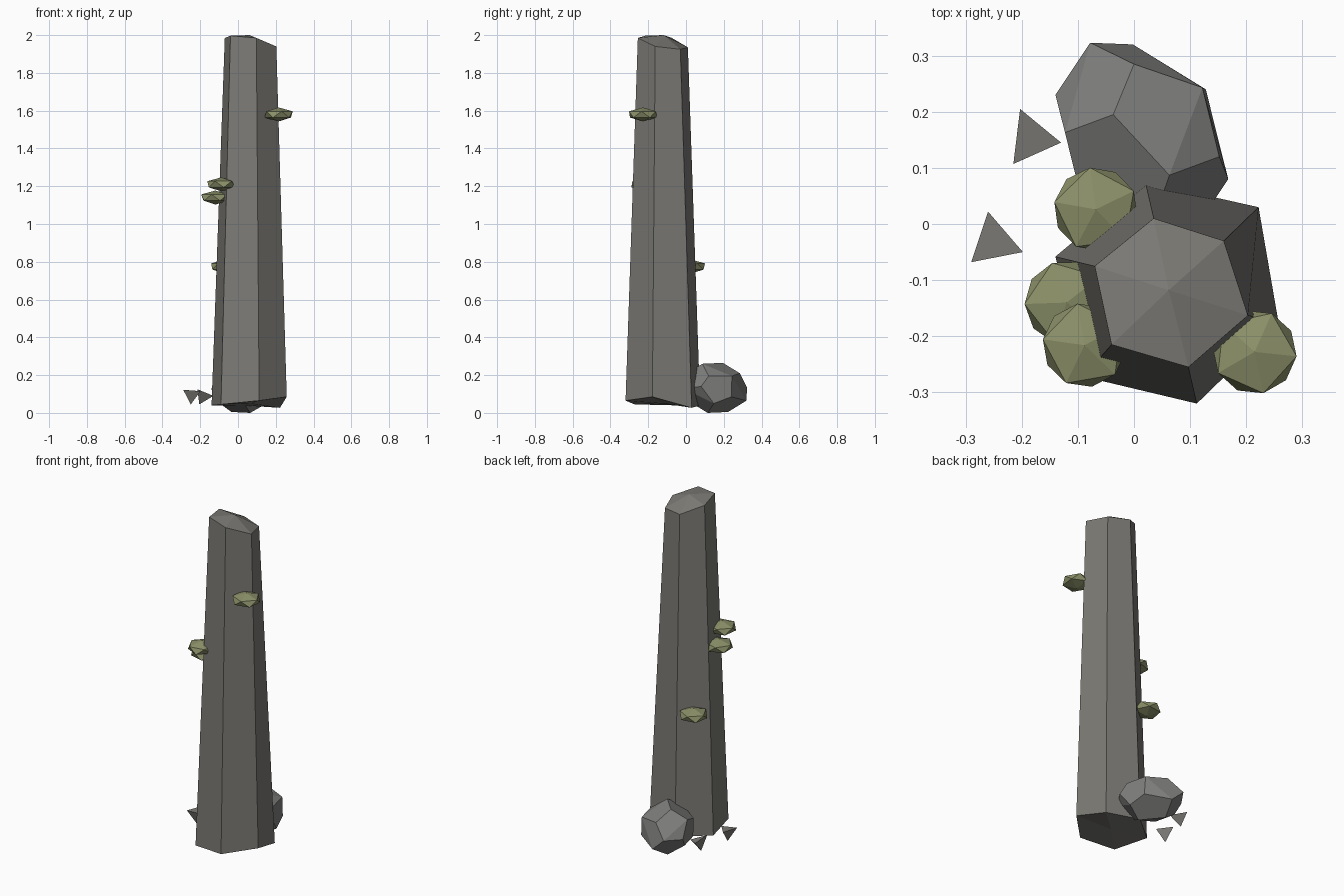
import bpy, bmesh, math
from mathutils import Vector, Matrix

if "Cube" in bpy.data.objects:
    bpy.data.objects.remove(bpy.data.objects["Cube"])

def material(name, rgb):
    m = bpy.data.materials.new(name)
    m.diffuse_color = (*rgb, 1)
    m.use_nodes = True
    m.node_tree.nodes["Principled BSDF"].inputs["Base Color"].default_value = m.diffuse_color
    return m

STONE = material("weathered_stone", (0.20, 0.195, 0.178))
ROCK = material("rock_grey", (0.21, 0.21, 0.205))
MOSS = material("moss_green", (0.26, 0.28, 0.14))

def finish(bm, name, mat):
    bmesh.ops.recalc_face_normals(bm, faces=bm.faces)
    me = bpy.data.meshes.new(name)
    bm.to_mesh(me)
    bm.free()
    me.materials.append(mat)
    ob = bpy.data.objects.new(name, me)
    bpy.context.collection.objects.link(ob)
    return ob

def hull(points, name, mat, flatten=0):
    bm = bmesh.new()
    for p in points:
        bm.verts.new(p)
    bmesh.ops.convex_hull(bm, input=bm.verts)
    if flatten:
        bmesh.ops.dissolve_limit(bm, angle_limit=math.radians(flatten),
                                 verts=bm.verts, edges=bm.edges)
    return finish(bm, name, mat)

# Tapered six-sided pillar with uneven, slightly domed ends
bottom = [(-0.14, -0.058, 0.04), (0.02, 0.075, 0.04), (0.222, 0.03, 0.027),
          (0.258, -0.178, 0.085), (0.112, -0.32, 0.065), (-0.09, -0.272, 0.045)]
top = [(-0.07, -0.075, 1.985), (0.035, 0.01, 1.935), (0.16, -0.03, 1.925),
       (0.203, -0.163, 1.94), (0.097, -0.255, 1.985), (-0.04, -0.215, 1.997)]
bm = bmesh.new()
lo = [bm.verts.new(p) for p in bottom]
hi = [bm.verts.new(p) for p in top]
base = bm.verts.new((0.062, -0.12, 0.05))
apex = bm.verts.new((0.062, -0.118, 2.0))
for i in range(6):
    j = (i + 1) % 6
    bm.faces.new((lo[i], lo[j], hi[j], hi[i]))
    bm.faces.new((hi[i], hi[j], apex))
    bm.faces.new((lo[j], lo[i], base))
finish(bm, "stone_pillar", STONE)

# Boulder: twelve-sided rock, half its corners mirrored through the centre
centre = Vector((0.014, 0.155, 0.1325))
half = [(-0.037, 0.195, 0.265), (0.063, 0.087, 0.26), (0.0, 0.285, 0.21),
        (-0.123, 0.163, 0.215), (-0.078, 0.323, 0.135), (-0.14, 0.23, 0.125),
        (0.152, 0.12, 0.195), (0.122, 0.243, 0.195), (-0.10, 0.07, 0.18),
        (0.03, -0.01, 0.20)]
half = [Vector(p) for p in half]
hull(half + [2 * centre - p for p in half], "boulder", ROCK, 12)

# Small stone shards pointing down
hull([(-0.203, 0.205, 0.11), (-0.215, 0.107, 0.125), (-0.13, 0.145, 0.09),
      (-0.205, 0.15, 0.045)], "shard_back", STONE)
hull([(-0.26, 0.022, 0.12), (-0.29, -0.068, 0.122), (-0.198, -0.05, 0.115),
      (-0.25, -0.035, 0.045)], "shard_left", STONE)

# Flattened moss clumps on the pillar sides
clumps = [("right", 0.215, -0.228, 1.58, 66), ("left_upper", -0.088, -0.216, 1.21, 100),
          ("left_lower", -0.12, -0.14, 1.14, 110), ("back", -0.068, 0.026, 0.775, 98)]
for name, x, y, z, angle in clumps:
    bm = bmesh.new()
    bmesh.ops.create_icosphere(bm, subdivisions=1, radius=1)
    bm.transform(Matrix.Translation((x, y, z))
                 @ Matrix.Rotation(math.radians(angle), 4, 'Z')
                 @ Matrix.Diagonal((0.084, 0.084, 0.037, 1)))
    finish(bm, "moss_" + name, MOSS)
